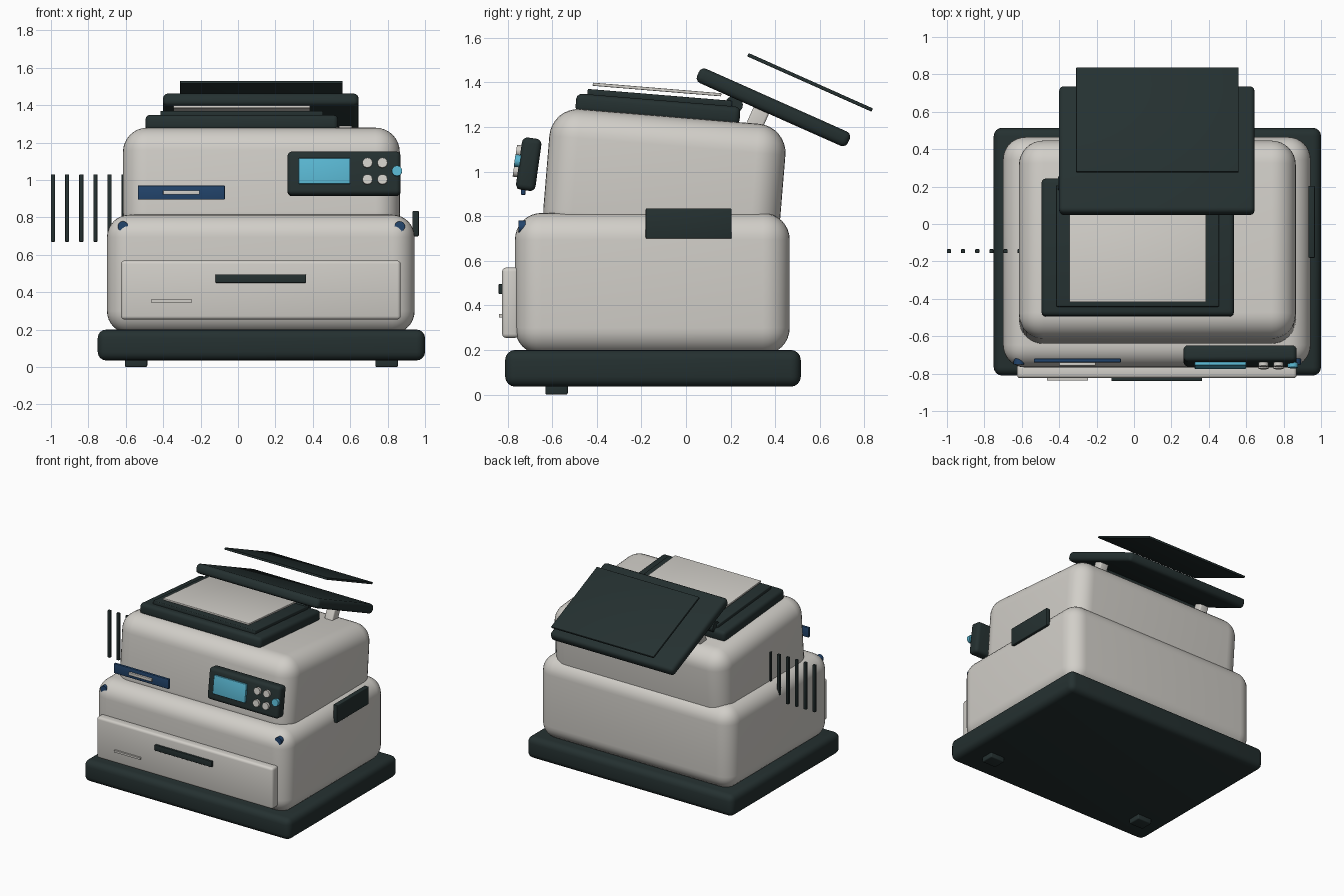
import bpy
from math import radians
from mathutils import Matrix, Vector

cube = bpy.data.objects.get("Cube")
if cube:
    bpy.data.objects.remove(cube, do_unlink=True)


def material(name, color):
    m = bpy.data.materials.new(name)
    m.use_nodes = True
    rgba = (*color, 1)
    m.diffuse_color = rgba
    m.node_tree.nodes["Principled BSDF"].inputs["Base Color"].default_value = rgba
    return m


CREAM = material("warm light grey", (0.64, 0.62, 0.58))
DARK = material("dark slate", (0.018, 0.03, 0.03))
NAVY = material("navy blue", (0.016, 0.058, 0.15))
CYAN = material("screen cyan", (0.10, 0.47, 0.64))


def finish(name, mat, bevel, segments):
    """Name, colour, bevel and smooth the active object."""
    ob = bpy.context.object
    ob.name = name
    ob.data.materials.append(mat)
    bpy.ops.object.transform_apply(location=False, rotation=False, scale=True)
    if bevel:
        mod = ob.modifiers.new("Rounded edges", "BEVEL")
        mod.width = bevel
        mod.segments = segments
        bpy.ops.object.modifier_apply(modifier=mod.name)
    bpy.ops.object.shade_smooth_by_angle(angle=radians(35))
    return ob


def box(name, center, size, mat, bevel=0.0, tilt=0, segments=3):
    bpy.ops.mesh.primitive_cube_add(size=1, location=center,
                                    rotation=(radians(tilt), 0, 0))
    bpy.context.object.scale = size
    return finish(name, mat, bevel, segments)


def disc(name, center, radius, depth, mat, tilt=0, sides=16):
    """Short cylinder pointing forward."""
    bpy.ops.mesh.primitive_cylinder_add(
        vertices=sides, radius=radius, depth=depth, location=center,
        rotation=(radians(90 + tilt), 0, 0))
    return finish(name, mat, 0, 1)


# Base slab with two front feet
box("base", (0.125, -0.148, 0.118), (1.75, 1.325, 0.165), DARK, 0.045, segments=4)
for side, x in (("right", -0.545), ("left", 0.795)):
    box(f"foot_{side}", (x, -0.58, 0.025), (0.12, 0.1, 0.05), DARK, 0.008)

# Main housings: straight lower one and leaning upper one
box("lower_body", (0.122, -0.151, 0.497), (1.645, 1.232, 0.635), CREAM, 0.12, segments=8)
box("upper_body", (0.125, -0.097, 0.953), (1.48, 1.062, 0.59), CREAM, 0.13, -4.7, segments=8)

# Front drawer
box("drawer", (0.122, -0.787, 0.412), (1.495, 0.075, 0.315), CREAM, 0.018)
box("drawer_handle", (0.122, -0.83, 0.473), (0.485, 0.02, 0.045), DARK, 0.004)
box("drawer_label", (-0.355, -0.83, 0.353), (0.22, 0.016, 0.015), CREAM)

# Corner fasteners
for side, x in (("right", -0.615), ("left", 0.865)):
    disc(f"fastener_{side}", (x, -0.735, 0.752), 0.028, 0.03, NAVY)

# Output slot plate
box("slot_plate", (-0.303, -0.73, 0.933), (0.465, 0.02, 0.075), NAVY, 0.004)
box("slot_bar", (-0.303, -0.748, 0.933), (0.195, 0.018, 0.022), CREAM, 0.003)

# Control panel, with its details placed in the tilted panel frame
PANEL_TILT = -8
panel_center = Vector((0.567, -0.705, 1.033))
panel_turn = Matrix.Rotation(radians(PANEL_TILT), 3, "X")


def on_panel(x, z, out=0.052):
    return panel_center + panel_turn @ Vector((x, -out, z))


box("control_panel", panel_center, (0.605, 0.088, 0.236), DARK, 0.025, PANEL_TILT, 4)
box("screen", on_panel(-0.105, 0.008), (0.275, 0.02, 0.138), CYAN, 0.004, PANEL_TILT)
for row, z in enumerate((0.052, -0.038)):
    for col, x in enumerate((0.125, 0.205)):
        disc(f"button_{row}_{col}", on_panel(x, z), 0.027, 0.024, CREAM, PANEL_TILT, 12)
disc("round_key", on_panel(0.283, 0.008), 0.028, 0.026, CYAN, PANEL_TILT, 12)

# Side cover and free-standing vent bars
box("side_cover", (0.95, 0.012, 0.767), (0.034, 0.385, 0.135), DARK, 0.005)
for i in range(6):
    box(f"vent_bar_{i}", (-0.989 + i * 0.0755, -0.145, 0.85), (0.022, 0.02, 0.36), DARK, 0.003)

# Scanner bed
BED_TILT = -4.7
box("scanner_bed", (0.02, -0.126, 1.278), (1.03, 0.738, 0.085), DARK, 0.025, BED_TILT)
box("bed_frame", (0.02, -0.118, 1.329), (0.87, 0.65, 0.03), DARK, 0.006, BED_TILT)
box("scan_sheet", (0.02, -0.13, 1.368), (0.73, 0.578, 0.014), CREAM, 0.003, BED_TILT)
bpy.ops.mesh.primitive_cylinder_add(vertices=16, radius=0.04, depth=0.85,
                                    location=(0.02, 0.215, 1.3),
                                    rotation=(0, radians(90), 0))
finish("hinge_rod", DARK, 0, 1)

# Raised lid, its arms and the plate above it
LID_TILT = -24
for side, x in (("right", -0.335), ("left", 0.575)):
    box(f"lid_arm_{side}", (x, 0.32, 1.235), (0.07, 0.075, 0.16), CREAM, 0.01, LID_TILT)
box("lid", (0.122, 0.392, 1.288), (1.045, 0.74, 0.07), DARK, 0.025, LID_TILT)
box("lid_plate", (0.125, 0.556, 1.4), (0.87, 0.61, 0.016), DARK, 0.004, LID_TILT)
